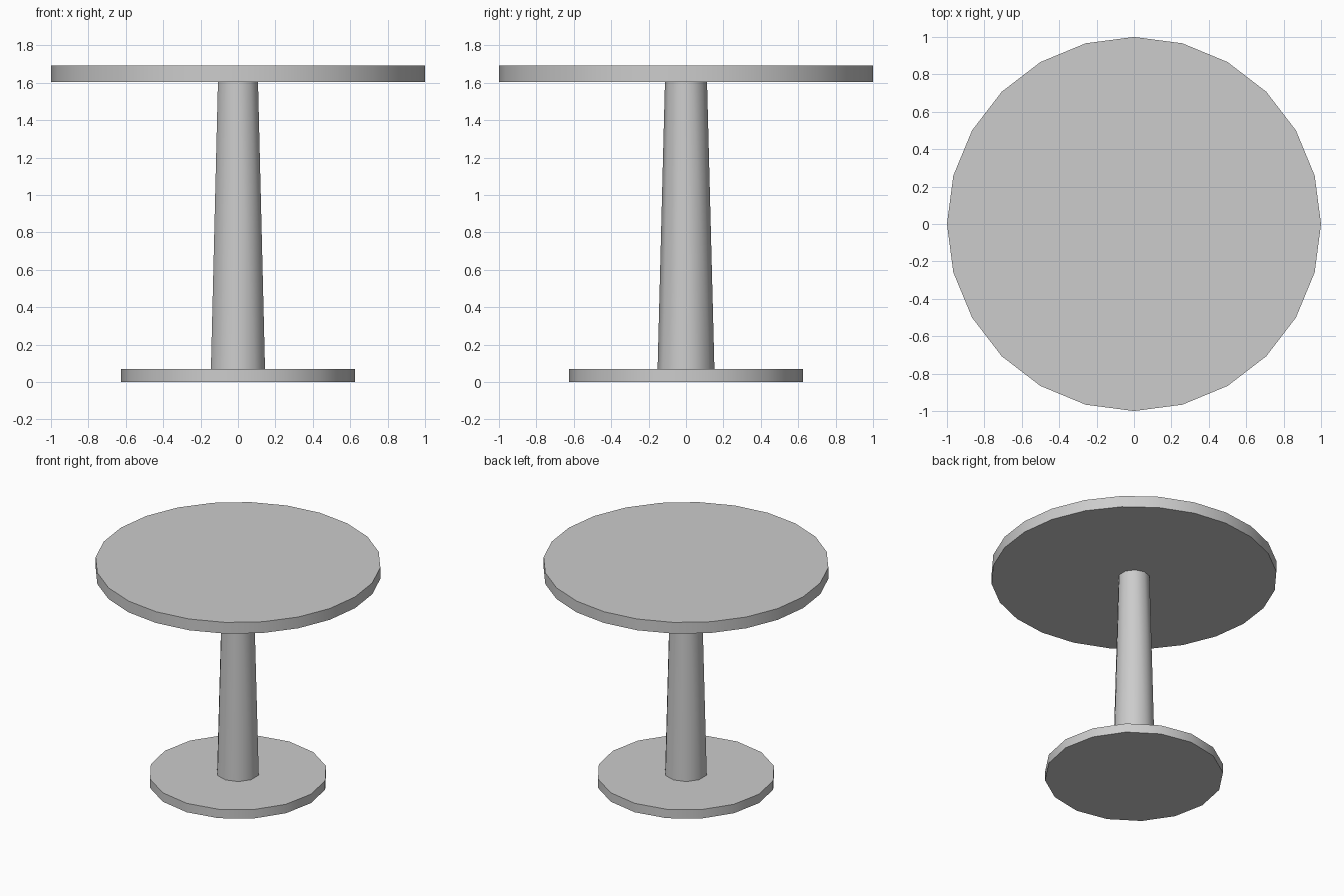
import bpy
import bmesh
import math

if "Cube" in bpy.data.objects:
    bpy.data.objects.remove(bpy.data.objects["Cube"])

grey = bpy.data.materials.new("plain_grey")
grey.diffuse_color = (0.604, 0.604, 0.604, 1.0)
grey.use_nodes = True
grey.node_tree.nodes["Principled BSDF"].inputs["Base Color"].default_value = grey.diffuse_color


def disc(name, sides, r_bottom, r_top, z0, z1):
    """Upright capped cylinder or taper with a corner on the y axis."""
    bm = bmesh.new()
    bmesh.ops.create_cone(bm, cap_ends=True, cap_tris=False, segments=sides,
                          radius1=r_bottom, radius2=r_top, depth=z1 - z0)
    bmesh.ops.translate(bm, verts=bm.verts, vec=(0, 0, (z0 + z1) / 2))
    mesh = bpy.data.meshes.new(name)
    bm.to_mesh(mesh)
    bm.free()
    mesh.materials.append(grey)
    obj = bpy.data.objects.new(name, mesh)
    bpy.context.collection.objects.link(obj)
    # smooth walls, sharp rims
    bpy.ops.object.select_all(action='DESELECT')
    obj.select_set(True)
    bpy.context.view_layer.objects.active = obj
    bpy.ops.object.shade_smooth_by_angle(angle=math.radians(45))
    return obj


# foot plate, tapered column and round top
disc("foot_plate", 16, 0.625, 0.625, 0.0, 0.069)
disc("column", 10, 0.152, 0.1125, 0.069, 1.605)
disc("table_top", 24, 1.0, 1.0, 1.605, 1.692)
